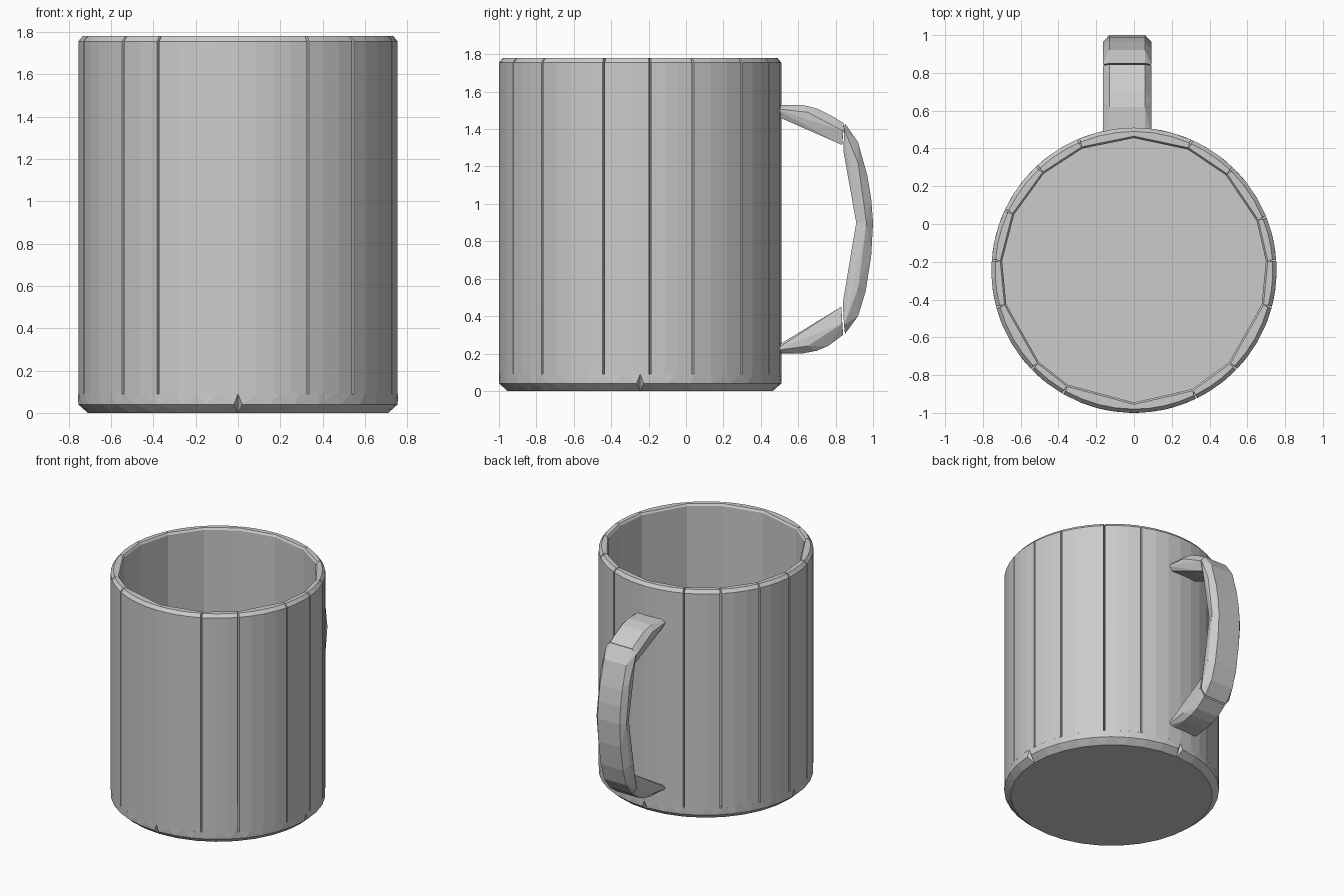
import bpy, bmesh
from math import sin, cos, radians, ceil

if "Cube" in bpy.data.objects:
    bpy.data.objects.remove(bpy.data.objects["Cube"])

CUP_Y = -0.245      # cup axis
RADIUS = 0.755
INNER = 0.7
FLOOR = 0.09
TOP = 1.78

grey = bpy.data.materials.new("plain grey")
grey.use_nodes = True
grey.diffuse_color = (0.6, 0.6, 0.6, 1)
grey.node_tree.nodes["Principled BSDF"].inputs["Base Color"].default_value = (0.6, 0.6, 0.6, 1)


def polar(r, angle, z):
    a = radians(angle)
    return (r * cos(a), CUP_Y + r * sin(a), z)


def hull(name, points):
    """Flat-faced convex solid around a set of points."""
    bm = bmesh.new()
    for p in points:
        bm.verts.new(p)
    res = bmesh.ops.convex_hull(bm, input=bm.verts[:])
    loose = [v for v in bm.verts if not v.link_faces]
    bmesh.ops.delete(bm, geom=loose, context='VERTS')
    bmesh.ops.dissolve_limit(bm, angle_limit=radians(0.5), verts=bm.verts[:], edges=bm.edges[:])
    bmesh.ops.recalc_face_normals(bm, faces=bm.faces[:])
    mesh = bpy.data.meshes.new(name)
    bm.to_mesh(mesh)
    bm.free()
    mesh.materials.append(grey)
    obj = bpy.data.objects.new(name, mesh)
    bpy.context.collection.objects.link(obj)
    return obj


def arc(start, end, step=8):
    n = max(2, ceil((end - start) / step))
    return [start + (end - start) * i / n for i in range(n + 1)]


# Wall staves: seam angles around the cup, closed seams have no outer gap
seams = [-120, -90, -64, -44, -15, 4, 22, 46, 66, 90, 113, 133, 155, 176, 195, 224, 240]
closed = {-90, 90}
for i, (a, b) in enumerate(zip(seams, seams[1:])):
    start = a if a in closed else a + 0.45
    end = b if b in closed else b - 0.45
    pts = []
    for t in arc(start, end):
        pts += [polar(RADIUS, t, FLOOR), polar(RADIUS, t, TOP - 0.025),
                polar(RADIUS - 0.02, t, TOP)]
    for t in (a, b):
        pts += [polar(INNER, t, FLOOR), polar(INNER, t, TOP - 0.015),
                polar(INNER + 0.01, t, TOP)]
    hull(f"wall_stave_{i + 1}", pts)

# Base slab in four quarters, chamfered underneath and notched at the joins
for q in range(4):
    a, b = q * 90, q * 90 + 90
    pts = [polar(0, 0, 0), polar(0, 0, FLOOR)]
    pts += [polar(RADIUS, t, FLOOR) for t in arc(a, b)]
    pts += [polar(RADIUS, t, 0.04) for t in arc(a + 1.5, b - 1.5, 10)]
    pts += [polar(RADIUS - 0.045, t, 0) for t in arc(a, b, 12)]
    hull(f"base_quarter_{q + 1}", pts)

# Handle pieces: (y, z) points of the outer curve, the side crease and the inner line
pieces = {
    "handle_top": ([(0.47, 1.53), (0.62, 1.53), (0.7, 1.51), (0.78, 1.47), (0.845, 1.43)],
                   [(0.47, 1.51), (0.65, 1.49), (0.84, 1.39)],
                   [(0.47, 1.475), (0.835, 1.315)]),
    "handle_upper_grip": ([(0.85, 1.43), (0.92, 1.33), (0.97, 1.15), (0.99, 1.03), (1.0, 0.9)],
                          [(0.845, 1.4), (0.92, 1.22), (0.965, 0.9)],
                          [(0.842, 1.28), (0.91, 0.9)]),
    "handle_lower_grip": ([(1.0, 0.9), (0.99, 0.72), (0.96, 0.53), (0.92, 0.4), (0.85, 0.305)],
                          [(0.965, 0.9), (0.92, 0.55), (0.845, 0.35)],
                          [(0.91, 0.9), (0.838, 0.47)]),
    "handle_bottom": ([(0.47, 0.2), (0.62, 0.2), (0.7, 0.215), (0.76, 0.24), (0.84, 0.3)],
                      [(0.47, 0.215), (0.65, 0.24), (0.835, 0.36)],
                      [(0.47, 0.23), (0.83, 0.45)]),
}
HANDLE_X = -0.036
for name, (outer, crease, inner) in pieces.items():
    pts = []
    for line, half in ((outer, 0.095), (crease, 0.128), (inner, 0.11)):
        pts += [(HANDLE_X + s * half, y, z) for y, z in line for s in (-1, 1)]
    hull(name, pts)
